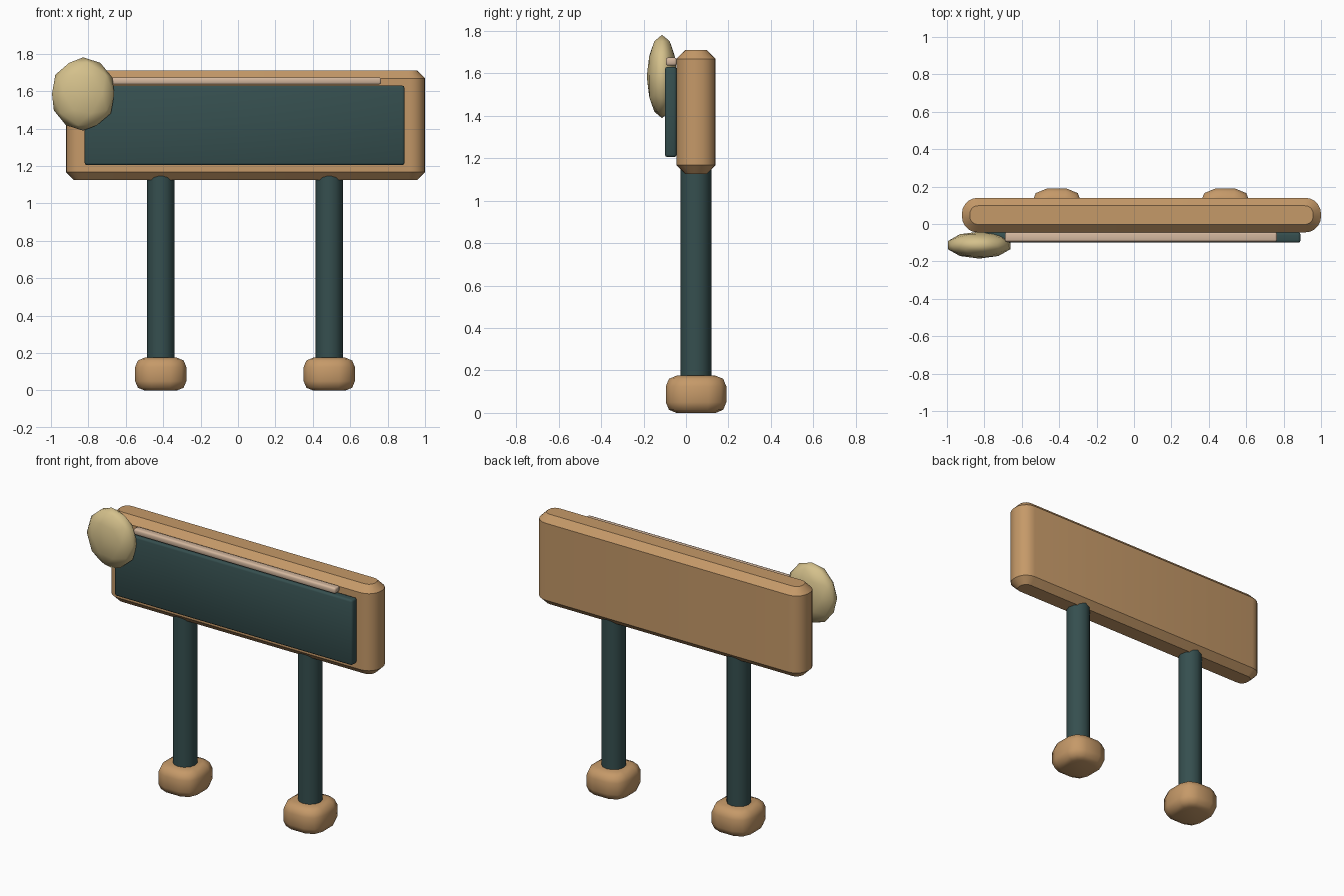
import bpy
import bmesh
import math
from mathutils import Matrix, Vector

old = bpy.data.objects.get("Cube")
if old:
    bpy.data.objects.remove(old, do_unlink=True)


def material(name, rgb):
    mat = bpy.data.materials.new(name)
    mat.use_nodes = True
    mat.diffuse_color = (*rgb, 1)
    mat.node_tree.nodes["Principled BSDF"].inputs["Base Color"].default_value = (*rgb, 1)
    return mat


wood = material("warm wood", (0.56, 0.32, 0.14))
slate = material("dark green slate", (0.036, 0.078, 0.078))
pale = material("pale rail", (0.65, 0.47, 0.34))
straw = material("straw yellow", (0.66, 0.53, 0.26))


def finish(name, bm, mat, angle=50):
    mesh = bpy.data.meshes.new(name)
    bm.normal_update()
    bm.to_mesh(mesh)
    bm.free()
    obj = bpy.data.objects.new(name, mesh)
    bpy.context.collection.objects.link(obj)
    mesh.materials.append(mat)
    bpy.ops.object.select_all(action="DESELECT")
    obj.select_set(True)
    bpy.context.view_layer.objects.active = obj
    bpy.ops.object.shade_smooth_by_angle(angle=math.radians(angle))
    return obj


def rounded_block(name, low, high, mat, corner, corner_segs, rim, rim_segs, angle=50):
    """Box with rounded upright corners, then rounded top and bottom rims."""
    low, high = Vector(low), Vector(high)
    bm = bmesh.new()
    bmesh.ops.create_cube(bm, size=1, matrix=Matrix.Translation((low + high) / 2)
                          @ Matrix.Diagonal((*(high - low), 1)))
    upright = [e for e in bm.edges
               if abs(e.verts[0].co.z - e.verts[1].co.z) > 0.01]
    bmesh.ops.bevel(bm, geom=upright, offset=corner, segments=corner_segs,
                    profile=0.5, affect="EDGES")
    rims = [e for e in bm.edges
            if abs(e.verts[0].co.z - e.verts[1].co.z) < 1e-4]
    bmesh.ops.bevel(bm, geom=rims, offset=rim, segments=rim_segs,
                    profile=0.5, affect="EDGES")
    return finish(name, bm, mat, angle)


# Sign board and its front panel
rounded_block("board", (-0.92, -0.045, 1.125), (1.0, 0.14, 1.71), wood,
              0.085, 5, 0.042, 1, 40)
rounded_block("front_panel", (-0.82, -0.1, 1.205), (0.89, -0.044, 1.63), slate,
              0.012, 2, 0.012, 2)

# Thin rail above the panel
rounded_block("top_rail", (-0.69, -0.095, 1.636), (0.765, -0.044, 1.674), pale,
              0.01, 2, 0.01, 2)

# Flattened ball on the corner
bm = bmesh.new()
bmesh.ops.create_icosphere(bm, subdivisions=2, radius=1,
                           matrix=Matrix.Translation((-0.828, -0.113, 1.585))
                           @ Matrix.Diagonal((0.175, 0.072, 0.196, 1)))
finish("corner_ball", bm, straw, 80)

# Legs and feet
for side, x in (("right", -0.413), ("left", 0.488)):
    bm = bmesh.new()
    bmesh.ops.create_cone(bm, cap_ends=True, segments=12, radius1=0.073, radius2=0.073,
                          depth=1.0, matrix=Matrix.Translation((x, 0.046, 0.646)))
    finish(side + "_leg", bm, slate)
    rounded_block(side + "_foot", (x - 0.137, -0.095, 0), (x + 0.137, 0.19, 0.175),
                  wood, 0.085, 2, 0.05, 2, 60)
